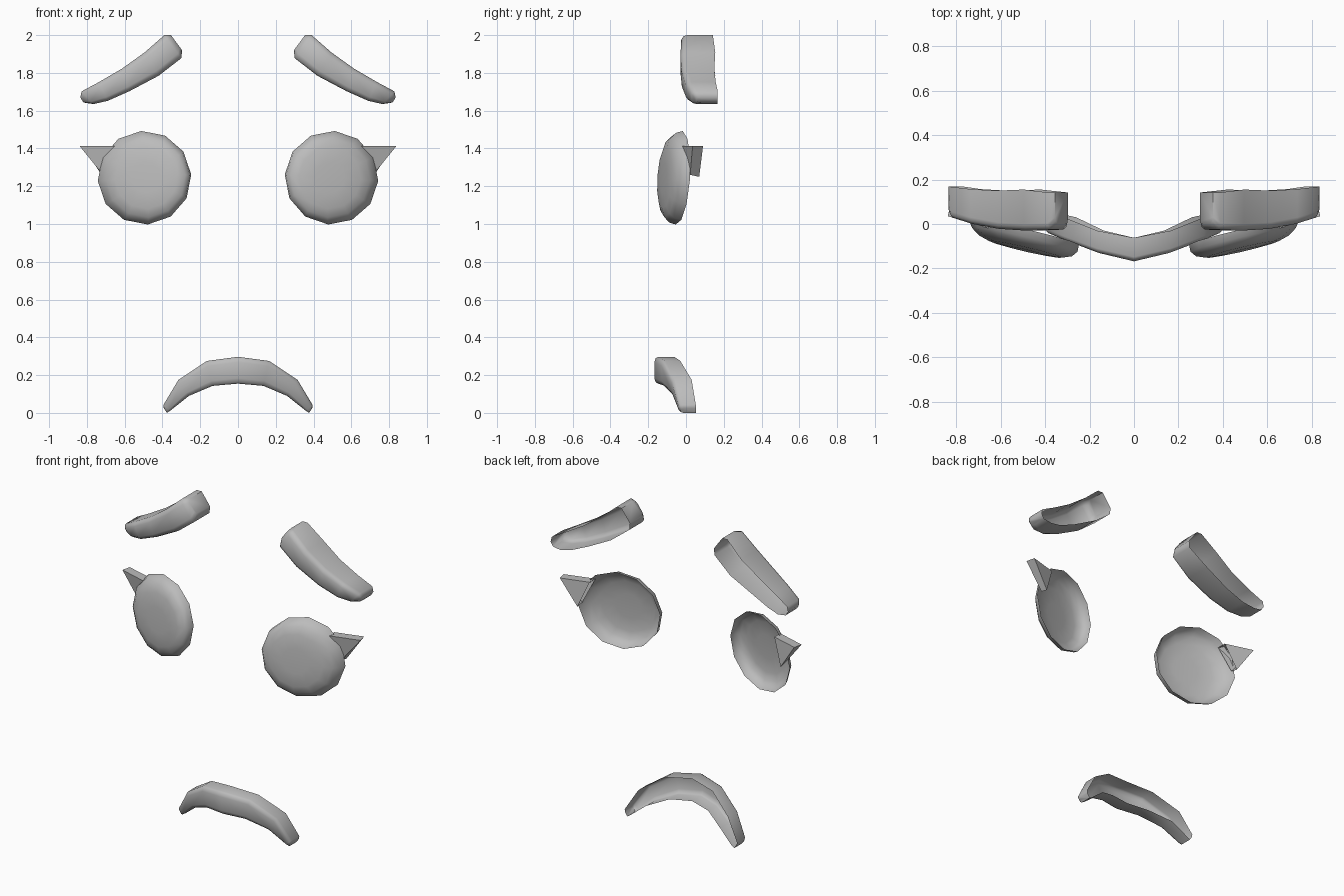
import bpy, bmesh, math

if "Cube" in bpy.data.objects:
    bpy.data.objects.remove(bpy.data.objects["Cube"])

grey = bpy.data.materials.new("grey")
grey.diffuse_color = (0.5, 0.5, 0.5, 1)
grey.use_nodes = True
grey.node_tree.nodes["Principled BSDF"].inputs["Base Color"].default_value = grey.diffuse_color


def finish(name, bm, angle):
    """Orient the shell to face forward, mirror it to both sides and shade it."""
    bmesh.ops.recalc_face_normals(bm, faces=bm.faces)
    if sum(f.normal.y * f.calc_area() for f in bm.faces) > 0:
        bmesh.ops.reverse_faces(bm, faces=bm.faces)
    mesh = bpy.data.meshes.new(name)
    bm.to_mesh(mesh)
    bm.free()
    mesh.materials.append(grey)
    obj = bpy.data.objects.new(name, mesh)
    bpy.context.collection.objects.link(obj)
    mirror = obj.modifiers.new("both_sides", 'MIRROR')
    mirror.merge_threshold = 0.001
    if angle:
        bpy.ops.object.select_all(action='DESELECT')
        obj.select_set(True)
        bpy.context.view_layer.objects.active = obj
        bpy.ops.object.shade_smooth_by_angle(angle=math.radians(angle))
    return obj


def bridge(bm, rows, closed=False):
    for a, b in zip(rows, rows[1:]):
        n = len(a)
        for i in range(n if closed else n - 1):
            j = (i + 1) % n
            bm.faces.new((a[i], a[j], b[j], b[i]))


def band(name, stations, cap_start, bevel):
    """Open-backed curved bar; station = top x, z, bottom x, z, front y, back y."""
    bm = bmesh.new()
    rows = []
    for tx, tz, bx, bz, front, back in stations:
        section = [(0, back), (0, front + bevel), (0.05, front + bevel * 0.4),
                   (0.2, front), (0.8, front), (0.95, front + bevel * 0.4),
                   (1, front + bevel), (1, back)]
        rows.append([bm.verts.new((tx + (bx - tx) * t, y, tz + (bz - tz) * t))
                     for t, y in section])
    bridge(bm, rows)
    bm.faces.new(rows[-1])
    if cap_start:
        bm.faces.new(rows[0])
    return finish(name, bm, 50)


# Eyebrows, from the inner end to the outer tip
band("eyebrows", [
    (0.355, 2.000, 0.296, 1.920, 0.000, 0.142),
    (0.390, 2.000, 0.300, 1.878, -0.025, 0.142),
    (0.495, 1.908, 0.420, 1.785, -0.030, 0.155),
    (0.615, 1.822, 0.575, 1.703, -0.022, 0.150),
    (0.735, 1.752, 0.690, 1.652, 0.000, 0.157),
    (0.828, 1.702, 0.765, 1.635, 0.028, 0.168),
    (0.835, 1.670, 0.818, 1.643, 0.055, 0.168)], True, 0.03)

# Frowning mouth, from the middle to the corner
band("mouth", [
    (0.000, 0.297, 0.000, 0.155, -0.168, -0.062),
    (0.165, 0.275, 0.135, 0.143, -0.130, -0.030),
    (0.315, 0.175, 0.260, 0.090, -0.075, 0.030),
    (0.395, 0.042, 0.358, 0.012, -0.040, 0.052),
    (0.393, 0.025, 0.376, 0.000, -0.028, 0.052)], False, 0.02)

# Eyes: shallow open bowls turned outward
bm = bmesh.new()
cx, cz, sides = 0.495, 1.245, 12
rings = []
for r, depth in [(0.248, 0), (0.238, 0.035), (0.210, 0.062), (0.165, 0.078), (0.08, 0.084)]:
    ring = []
    for i in range(sides):
        a = math.tau * i / sides + math.radians(-4)
        dx, dz = r * math.cos(a), r * math.sin(a)
        y = -0.036 + 0.23 * dx + 0.06 * dz - depth
        ring.append(bm.verts.new((cx + dx - depth * 0.1, y, cz + dz)))
    rings.append(ring)
bridge(bm, rings, closed=True)
bm.faces.new(rings[-1])
finish("eyes", bm, 50)

# Eyelashes: wedges open towards the eye
bm = bmesh.new()
lash = [[bm.verts.new((x, y, z)) for x, z, y in corners] for corners in (
    [(0.65, 1.412, -0.02), (0.715, 1.26, 0.022), (0.838, 1.412, 0.035)],
    [(0.65, 1.412, 0.04), (0.715, 1.25, 0.07), (0.825, 1.412, 0.09)])]
bm.faces.new(lash[0])
bm.faces.new(lash[1])
for i in (1, 2):
    j = (i + 1) % 3
    bm.faces.new((lash[0][i], lash[0][j], lash[1][j], lash[1][i]))
finish("eyelashes", bm, 0)
